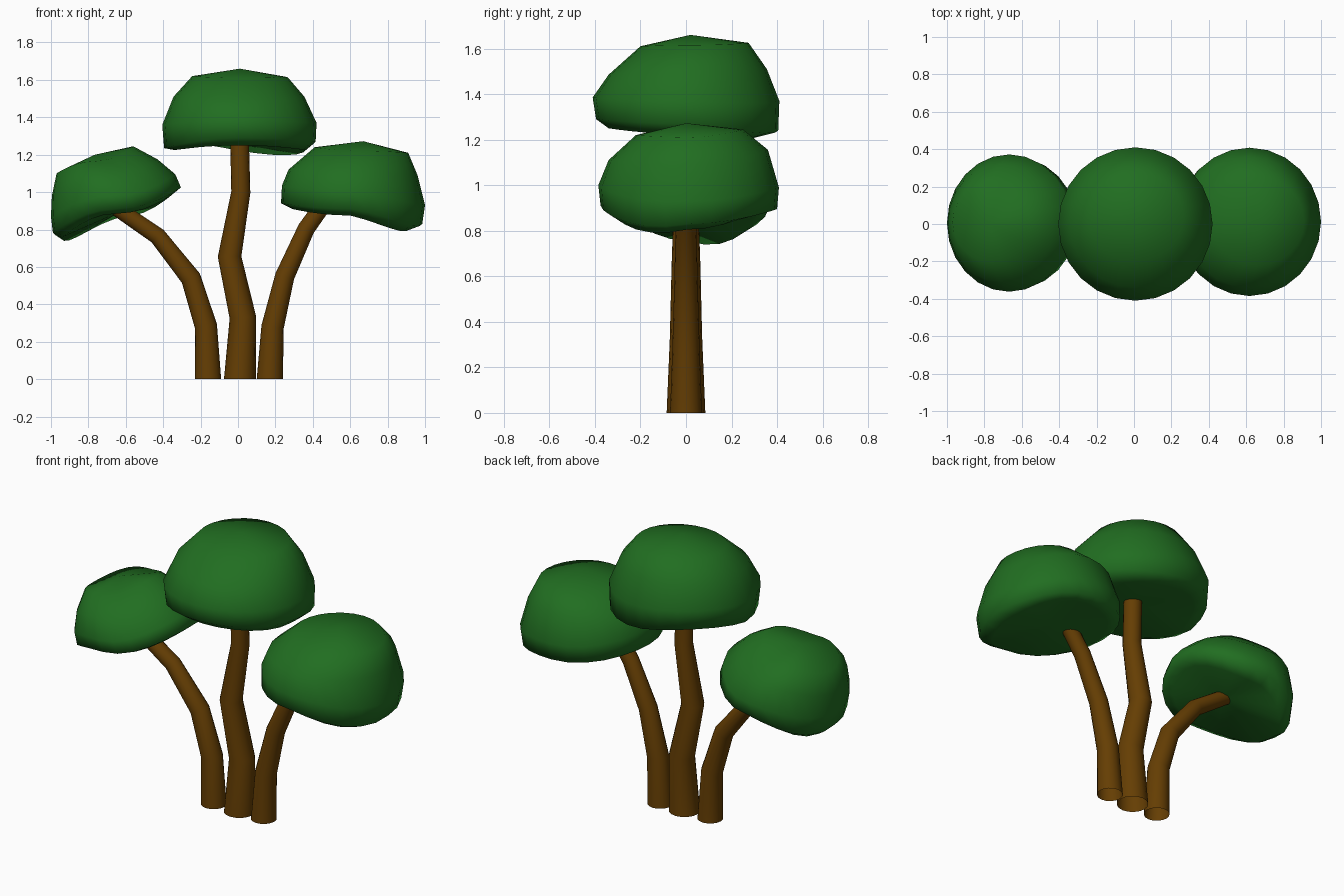
import bpy, bmesh
from math import sin, cos, tau, radians
from mathutils import Vector

if "Cube" in bpy.data.objects:
    bpy.data.objects.remove(bpy.data.objects["Cube"])


def material(name, rgb):
    m = bpy.data.materials.new(name)
    m.diffuse_color = (*rgb, 1)
    m.use_nodes = True
    m.node_tree.nodes["Principled BSDF"].inputs["Base Color"].default_value = m.diffuse_color
    return m


LEAF = material("leaf_green", (0.015, 0.155, 0.015))
BARK = material("bark_brown", (0.13, 0.048, 0.001))


def loft(name, rings, mat, sharp, tips=()):
    """Skin a stack of rings; optional tips close the two ends with fans."""
    bm = bmesh.new()
    loops = [[bm.verts.new(p) for p in ring] for ring in rings]
    n = len(loops[0])
    for a, b in zip(loops, loops[1:]):
        for i in range(n):
            j = (i + 1) % n
            bm.faces.new((a[i], a[j], b[j], b[i]))
    for loop, tip in zip((loops[0], loops[-1]), tips):
        t = bm.verts.new(tip)
        for i in range(n):
            bm.faces.new((loop[i], loop[(i + 1) % n], t))
    bmesh.ops.recalc_face_normals(bm, faces=bm.faces)
    me = bpy.data.meshes.new(name)
    bm.to_mesh(me)
    bm.free()
    for p in me.polygons:
        p.use_smooth = True
    me.set_sharp_from_angle(angle=radians(sharp))
    me.materials.append(mat)
    ob = bpy.data.objects.new(name, me)
    bpy.context.collection.objects.link(ob)
    return ob


def trunk(name, path, sides=16):
    """Tapered bent open tube in the xz plane; path holds (x, z, radius)."""
    pts = [Vector((x, 0, z)) for x, z, r in path]
    rings = []
    for k, c in enumerate(pts):
        before = (c - pts[k - 1]).normalized() if k else Vector((0, 0, 1))
        after = (pts[k + 1] - c).normalized() if k + 1 < len(pts) else before
        t = (before + after).normalized() if k else before
        across = Vector((t.z, 0, -t.x))
        r = path[k][2]
        rings.append([c + r * (cos(a) * across + sin(a) * Vector((0, 1, 0)))
                      for a in (tau * i / sides for i in range(sides))])
    loft(name, rings, BARK, 50)


def canopy(name, top, bottom, droop, outline, sides=24):
    """Lumpy cap; each outline row is (x, z) left and right, (y, z) front and back.
    droop shifts the lower rim per quadrant: back right, back left, front left, front right."""
    rings = []
    for k, (xl, zl, xr, zr, yf, zf, yb, zb) in enumerate(outline):
        ring = []
        for i in range(sides):
            c, s = cos(tau * i / sides), sin(tau * i / sides)
            z = c * c * (zr if c > 0 else zl) + s * s * (zb if s > 0 else zf)
            z += droop[4 * i // sides] * abs(2 * c * s) * (0, 0, 0.4, 0.9, 1)[k]
            ring.append(((xl + xr) / 2 + c * (xr - xl) / 2,
                         (yf + yb) / 2 + s * (yb - yf) / 2, z))
        rings.append(ring)
    loft(name, rings, LEAF, 100, (top, bottom))


# trunks
trunk("middle_trunk", [(0.01, 0, 0.085), (0.026, 0.33, 0.071), (-0.045, 0.655, 0.063),
                       (0.015, 1.0, 0.051), (0.008, 1.29, 0.05)])
trunk("left_trunk", [(-0.16, 0, 0.07), (-0.172, 0.285, 0.06), (-0.252, 0.54, 0.054),
                     (-0.43, 0.765, 0.046), (-0.65, 0.915, 0.042)])
trunk("right_trunk", [(0.17, 0, 0.07), (0.185, 0.28, 0.06), (0.25, 0.55, 0.052),
                      (0.365, 0.805, 0.046), (0.465, 0.945, 0.044)])

# leaf canopies
canopy("middle_canopy", (0.01, 0.02, 1.66), (0, 0, 1.265), (-0.025, 0.035, 0, 0), [
    (-0.245, 1.62, 0.265, 1.615, -0.20, 1.61, 0.275, 1.625),
    (-0.345, 1.51, 0.355, 1.51, -0.34, 1.485, 0.355, 1.51),
    (-0.405, 1.36, 0.42, 1.37, -0.41, 1.385, 0.41, 1.37),
    (-0.395, 1.235, 0.415, 1.27, -0.395, 1.29, 0.405, 1.24),
    (-0.34, 1.225, 0.36, 1.225, -0.34, 1.25, 0.31, 1.22)])
canopy("left_canopy", (-0.765, 0, 1.2), (-0.62, 0, 0.9), (0, -0.045, 0, 0), [
    (-0.97, 1.10, -0.56, 1.245, -0.20, 1.165, 0.22, 1.165),
    (-0.995, 0.98, -0.43, 1.175, -0.31, 1.08, 0.32, 1.07),
    (-1.0, 0.87, -0.335, 1.095, -0.362, 0.98, 0.372, 0.965),
    (-0.99, 0.785, -0.305, 1.025, -0.35, 0.91, 0.36, 0.89),
    (-0.94, 0.755, -0.36, 0.98, -0.28, 0.885, 0.29, 0.86)])
canopy("right_canopy", (0.67, 0, 1.272), (0.58, 0, 0.905), (0, 0, 0, -0.035), [
    (0.41, 1.24, 0.91, 1.21, -0.22, 1.22, 0.25, 1.245),
    (0.27, 1.12, 0.96, 1.09, -0.34, 1.11, 0.36, 1.155),
    (0.235, 1.035, 1.0, 0.93, -0.385, 1.0, 0.408, 0.99),
    (0.23, 0.94, 0.985, 0.83, -0.375, 0.91, 0.40, 0.895),
    (0.29, 0.91, 0.91, 0.805, -0.31, 0.875, 0.32, 0.89)])
